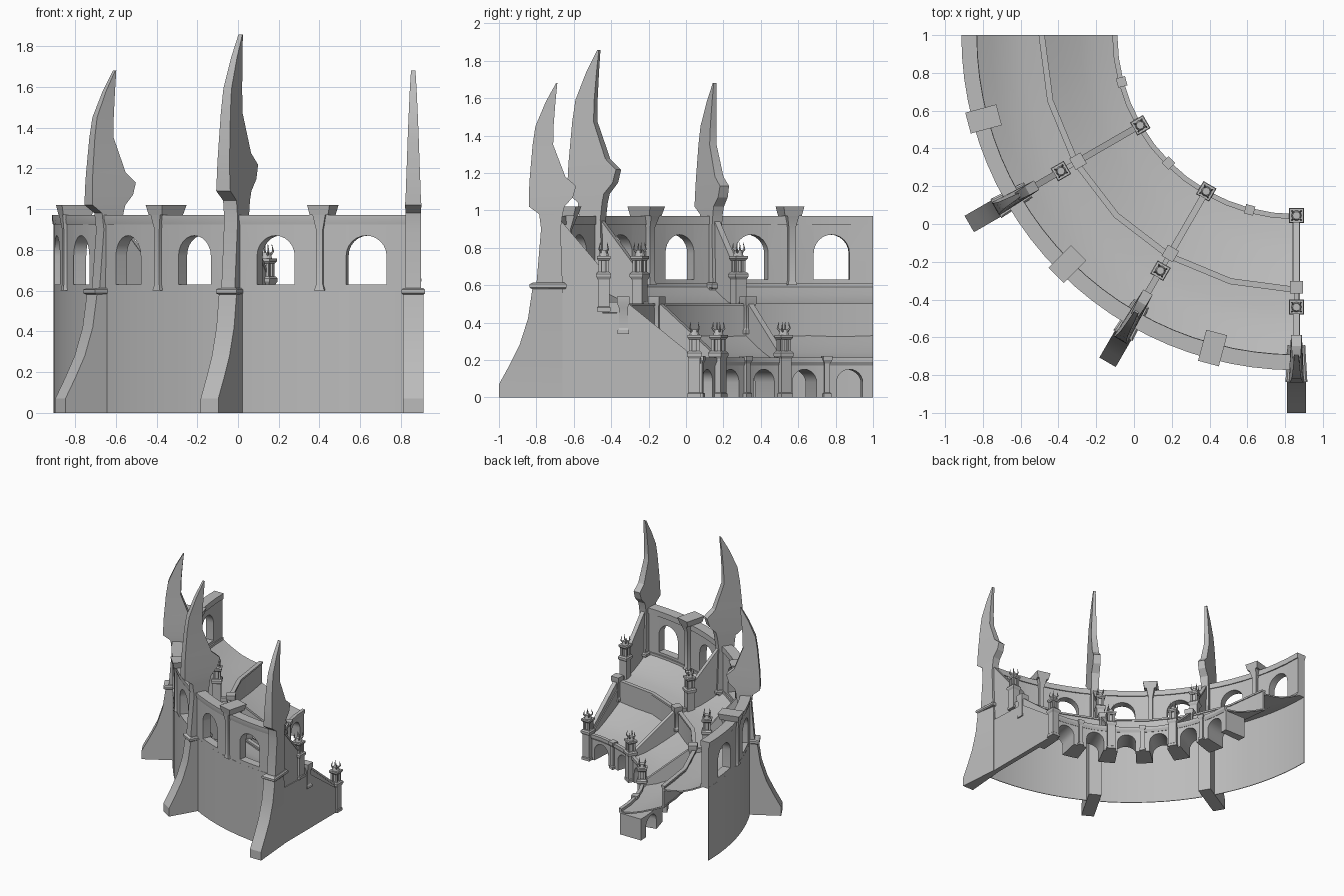
import bpy, bmesh
from math import sin, cos, pi, radians, sqrt
from mathutils import Vector, Matrix

cube = bpy.data.objects.get("Cube")
if cube:
    bpy.data.objects.remove(cube)

stone = bpy.data.materials.new("grey stone")
stone.use_nodes = True
stone.diffuse_color = (0.5, 0.5, 0.5, 1)
stone.node_tree.nodes["Principled BSDF"].inputs["Base Color"].default_value = (0.5, 0.5, 0.5, 1)

CX, CY = 0.86, 1.0          # centre of the ring
parts = []


def at(r, deg, z, t=0.0):
    """Point at radius r, angle from the front, height z, sideways offset t."""
    a = radians(deg)
    return Vector((CX - r * sin(a) - t * cos(a), CY - r * cos(a) + t * sin(a), z))


def quad(bm, *pts):
    bm.faces.new([bm.verts.new(p) for p in pts])


def finish(name, bm):
    bmesh.ops.remove_doubles(bm, verts=bm.verts, dist=0.0002)
    bmesh.ops.recalc_face_normals(bm, faces=bm.faces)
    mesh = bpy.data.meshes.new(name)
    bm.to_mesh(mesh)
    bm.free()
    mesh.materials.append(stone)
    ob = bpy.data.objects.new(name, mesh)
    bpy.context.collection.objects.link(ob)
    parts.append(ob)


def skin(bm, rings):
    """Close a run of matching rings into a solid."""
    rings = [[bm.verts.new(p) for p in ring] for ring in rings]
    n = len(rings[0])
    for a, b in zip(rings, rings[1:]):
        for i in range(n):
            bm.faces.new((a[i], a[(i + 1) % n], b[(i + 1) % n], b[i]))
    bm.faces.new(rings[0])
    bm.faces.new(rings[-1])


def sweep(name, profile, steps):
    """Closed (r, z) profile carried round the quarter ring."""
    bm = bmesh.new()
    skin(bm, [[at(r, 90 * i / steps, z) for r, z in profile] for i in range(steps + 1)])
    finish(name, bm)


def slab(bm, deg, profile, width):
    """Closed (r, z) profile given a thickness at one angle."""
    skin(bm, [[at(r, deg, z, t) for r, z in profile] for t in (-width / 2, width / 2)])


def loft(bm, deg, sections, taper=1.0):
    """Stack of sections (z, inner r, outer r, half width), narrowed inward by taper."""
    skin(bm, [[at(r0, deg, z, -h * taper), at(r1, deg, z, -h), at(r1, deg, z, h), at(r0, deg, z, h * taper)]
              for z, r0, r1, h in sections])


def square(bm, deg, r, sections, t=0.0):
    """Stack of squares (z, half size)."""
    skin(bm, [[at(r + i * h, deg, z, t + j * h) for i, j in ((-1, -1), (1, -1), (1, 1), (-1, 1))]
              for z, h in sections])


def cone(bm, base, tip, r0, r1, sides=8):
    d = tip - base
    m = Matrix.Translation((base + tip) / 2) @ d.to_track_quat('Z', 'Y').to_matrix().to_4x4()
    bmesh.ops.create_cone(bm, cap_ends=True, segments=sides, radius1=r0, radius2=r1,
                          depth=d.length, matrix=m)


def arcade(name, r0, r1, z0, sill, spring, rise, z1, w):
    """Curved wall with one round-headed opening every 15 degrees."""
    bm = bmesh.new()

    def panel(u, v, lo, hi):
        for r in (r0, r1):
            quad(bm, at(r, u, lo[0]), at(r, v, lo[1]), at(r, v, hi[1]), at(r, u, hi[0]))

    def cap(u, v, za, zb):
        quad(bm, at(r0, u, za), at(r1, u, za), at(r1, v, zb), at(r0, v, zb))

    def side(u, za, zb):
        quad(bm, at(r0, u, za), at(r1, u, za), at(r1, u, zb), at(r0, u, zb))

    levels = sorted({z0, sill, spring, z1})
    bands = list(zip(levels, levels[1:]))
    n = 12
    us = [-w * cos(pi * i / n) for i in range(n + 1)]
    for bay in range(6):
        m = 7.5 + 15 * bay
        for u, v in ((m - 7.5, m - w), (m + w, m + 7.5)):
            for a, b in bands:
                panel(u, v, (a, a), (b, b))
            cap(u, v, z0, z0)
            cap(u, v, z1, z1)
        for u in (m - w, m + w):
            side(u, sill, spring)
        for u, v in zip(us, us[1:]):
            hu, hv = [spring + rise * sqrt(max(0, 1 - (k / w) ** 2)) for k in (u, v)]
            u, v = u + m, v + m
            panel(u, v, (hu, hv), (z1, z1))
            cap(u, v, hu, hv)
            cap(u, v, z1, z1)
            if sill > z0:
                panel(u, v, (z0, z0), (sill, sill))
                cap(u, v, z0, z0)
                cap(u, v, sill, sill)
    for u in (0, 90):
        for a, b in bands:
            side(u, a, b)
    finish(name, bm)


# Thin lower wall, windowed upper wall, cornice and inner ledge
sweep("lower_wall", [(1.76, 0), (1.766, 0), (1.766, 0.6), (1.76, 0.6)], 24)
arcade("window_wall", 1.70, 1.765, 0.59, 0.63, 0.77, 0.10, 0.95, 3.25)
sweep("cornice", [(1.692, 0.97), (1.774, 0.97), (1.774, 0.95), (1.769, 0.925), (1.692, 0.925)], 24)
sweep("window_ledge", [(1.69, 0.59), (1.69, 0.61), (1.71, 0.61), (1.71, 0.59)], 24)

# Two curved seating tiers and the riser between them
UPPER = [(1.71, 0.60), (1.62, 0.55), (1.53, 0.51), (1.45, 0.49), (1.35, 0.475)]
LOWER = [(1.36, 0.34), (1.25, 0.285), (1.15, 0.24), (1.07, 0.21), (0.97, 0.19)]
for name, line in (("upper_seating", UPPER), ("lower_seating", LOWER)):
    sweep(name, line + [(r, z - 0.012) for r, z in reversed(line)], 12)
sweep("tier_riser", [(1.34, 0.32), (1.34, 0.488), (1.333, 0.488), (1.333, 0.503), (1.365, 0.503),
                     (1.365, 0.488), (1.358, 0.488), (1.358, 0.32)], 6)

# Low inner arcade with deep vaults, and its coping
arcade("inner_arcade", 0.96, 1.15, 0.0, 0.0, 0.08, 0.07, 0.175, 4.2)
sweep("arcade_coping", [(0.959, 0.17), (0.948, 0.19), (0.948, 0.213), (0.975, 0.213), (0.975, 0.17)], 12)

# Piers between the windows, and pilasters between the low arches
for i, deg in enumerate((15, 45, 75)):
    bm = bmesh.new()
    loft(bm, deg, [(0.60, 1.66, 1.785, 0.026), (0.63, 1.67, 1.78, 0.017), (0.90, 1.67, 1.78, 0.017),
                   (0.97, 1.645, 1.79, 0.032)])
    loft(bm, deg, [(0.97, 1.645, 1.79, 0.046), (1.02, 1.63, 1.80, 0.057)])
    finish(f"wall_pier_{i + 1}", bm)
    bm = bmesh.new()
    square(bm, deg, 0.958, [(0, 0.022), (0.02, 0.022), (0.025, 0.015), (0.18, 0.015), (0.2, 0.025), (0.222, 0.025)])
    finish(f"arcade_pilaster_{i + 1}", bm)


def lantern_post(name, deg, r, foot, b):
    """Square post carrying an open lantern with a round horned roof."""
    bm = bmesh.new()
    square(bm, deg, r, [(foot, 0.036), (foot + 0.02, 0.036), (foot + 0.025, 0.031), (b - 0.015, 0.031),
                        (b, 0.04), (b + 0.015, 0.04), (b + 0.025, 0.032)])
    for i in (-1, 1):
        for j in (-1, 1):
            square(bm, deg, r + 0.02 * i, [(b + 0.02, 0.008), (b + 0.095, 0.008)], 0.02 * j)
            cone(bm, at(r + 0.01 * i, deg, b + 0.125, 0.01 * j),
                 at(r + 0.024 * i, deg, b + 0.148, 0.024 * j), 0.007, 0.005, 6)
            cone(bm, at(r + 0.024 * i, deg, b + 0.146, 0.024 * j),
                 at(r + 0.019 * i, deg, b + 0.182, 0.019 * j), 0.005, 0.001, 6)
    cone(bm, at(r, deg, b + 0.02), at(r, deg, b + 0.095), 0.02, 0.02, 12)
    square(bm, deg, r, [(b + 0.088, 0.03), (b + 0.098, 0.037), (b + 0.112, 0.037)])
    cone(bm, at(r, deg, b + 0.112), at(r, deg, b + 0.142), 0.027, 0.02, 12)
    finish(name, bm)


def rail(bm, deg, r0, z0, r1, z1, width=0.034):
    slab(bm, deg, [(r0, z0), (r1, z1), (r1, z1 + 0.02), (r0, z0 + 0.02)], width)


# Radial dividers, posts and tall horn-shaped buttresses
for i, (deg, stretch, taper) in enumerate(((0, 1.0, 0.45), (30, 1.165, 1.0), (60, 1.0, 1.0))):
    n = i + 1
    bm = bmesh.new()
    slab(bm, deg, [(1.68, 0.455), (1.68, 0.95), (1.46, 0.69), (1.46, 0.455)], 0.026)
    rail(bm, deg, 1.69, 0.95, 1.46, 0.68)
    slab(bm, deg, [(1.46, 0.455), (1.46, 0.51), (1.34, 0.51), (1.34, 0.455)], 0.026)
    finish(f"upper_divider_{n}", bm)
    bm = bmesh.new()
    slab(bm, deg, LOWER + [(0.97, 0.225), (1.29, 0.485), (1.36, 0.485)], 0.026)
    rail(bm, deg, 1.32, 0.492, 0.96, 0.20)
    finish(f"lower_divider_{n}", bm)

    bm = bmesh.new()
    square(bm, deg, 1.335, [(0.34, 0.03), (0.36, 0.03), (0.37, 0.024), (0.48, 0.024), (0.505, 0.034), (0.54, 0.034)])
    finish(f"riser_pillar_{n}", bm)
    lantern_post(f"upper_lantern_post_{n}", deg, 1.44, 0.46, 0.645)
    lantern_post(f"lower_lantern_post_{n}", deg, 0.955, 0.0, 0.222)

    bm = bmesh.new()
    loft(bm, deg, [(0, 1.66, 2.0, 0.05), (0.07, 1.66, 2.0, 0.05), (0.17, 1.66, 1.945, 0.05),
                   (0.28, 1.66, 1.89, 0.05), (0.42, 1.66, 1.845, 0.05), (0.59, 1.66, 1.82, 0.05)], taper)
    loft(bm, deg, [(0.58, 1.645, 1.825, 0.05), (0.588, 1.64, 1.837, 0.058),
                   (0.605, 1.64, 1.837, 0.058), (0.613, 1.65, 1.82, 0.048)], 0.8)
    horn = [(0.60, 1.66, 1.80, 0.038), (0.90, 1.67, 1.775, 0.038), (0.98, 1.66, 1.785, 0.038),
            (1.02, 1.65, 1.84, 0.04), (1.07, 1.605, 1.84, 0.037), (1.13, 1.588, 1.838, 0.035),
            (1.18, 1.645, 1.835, 0.033), (1.35, 1.71, 1.82, 0.027), (1.45, 1.708, 1.805, 0.023),
            (1.58, 1.698, 1.75, 0.017), (1.68, 1.688, 1.695, 0.011)]
    loft(bm, deg, [(0.6 + (z - 0.6) * stretch, 1.69 + (a - 1.69) * stretch, 1.69 + (b - 1.69) * stretch, h)
                   for z, a, b, h in horn], 0.8)
    finish(f"horn_buttress_{n}", bm)

# Solid wall closing the open end of the ring
bm = bmesh.new()
slab(bm, 0, [(1.72, 0), (1.72, 0.58), (1.66, 0.57), (1.65, 0.46), (1.38, 0.45), (1.34, 0.46), (0.98, 0.2), (0.98, 0)], 0.04)
finish("end_wall", bm)

# Soft shading on the curved surfaces, crisp edges kept
bpy.ops.object.select_all(action='DESELECT')
for ob in parts:
    ob.select_set(True)
bpy.context.view_layer.objects.active = parts[0]
bpy.ops.object.shade_smooth_by_angle(angle=radians(25))
